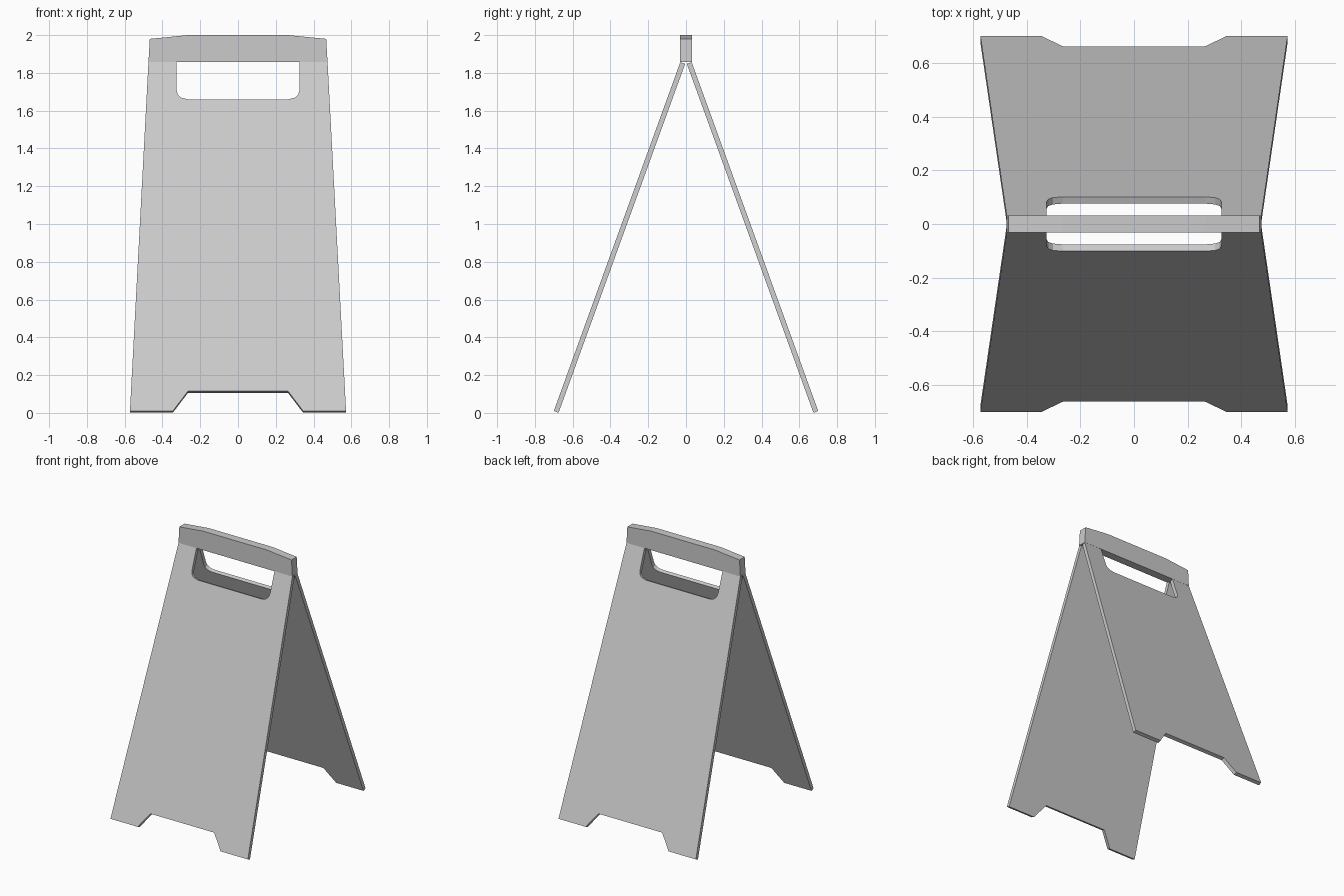
import bpy, bmesh
from mathutils import Vector

if "Cube" in bpy.data.objects:
    bpy.data.objects.remove(bpy.data.objects["Cube"], do_unlink=True)

grey = bpy.data.materials.new("light grey plastic")
grey.use_nodes = True
colour = (0.6, 0.6, 0.6, 1)
grey.diffuse_color = colour
grey.node_tree.nodes["Principled BSDF"].inputs["Base Color"].default_value = colour


def plate(name, half, place, offset):
    """Mirror a half outline in x, place it in space and extrude it by offset."""
    outline = half + [(-x, z) for x, z in reversed(half)]
    bm = bmesh.new()
    face = bm.faces.new([bm.verts.new(place(x, z)) for x, z in outline])
    extruded = bmesh.ops.extrude_face_region(bm, geom=[face], use_keep_orig=True)
    moved = [v for v in extruded["geom"] if isinstance(v, bmesh.types.BMVert)]
    bmesh.ops.translate(bm, verts=moved, vec=offset)
    bmesh.ops.recalc_face_normals(bm, faces=bm.faces)
    mesh = bpy.data.meshes.new(name)
    bm.to_mesh(mesh)
    bm.free()
    mesh.materials.append(grey)
    obj = bpy.data.objects.new(name, mesh)
    bpy.context.collection.objects.link(obj)


# Sloping outer face runs from the foot up to the underside of the handle
foot_y, foot_z, top_y, top_z = 0.70, 0.01, 0.03, 1.857
slope = (foot_y - top_y) / (top_z - foot_z)
thickness = 0.027

# Half outline: foot notch, foot, outer side, then the U-shaped hand opening
panel_half = [(0.265, 0.115), (0.345, foot_z), (0.572, foot_z), (0.474, top_z),
              (0.325, top_z), (0.325, 1.71), (0.319, 1.685),
              (0.302, 1.669), (0.265, 1.66)]

for name, side in (("front_panel", -1), ("back_panel", 1)):
    inward = Vector((0, -side, -slope)).normalized() * thickness
    plate(name, panel_half,
          lambda x, z: (x, side * (foot_y - (z - foot_z) * slope), z), inward)

# Handle bar with gently sloping shoulders
plate("handle_bar", [(0.474, top_z), (0.467, 1.98), (0.265, 2.0)],
      lambda x, z: (x, -0.031, z), Vector((0, 0.062, 0)))
